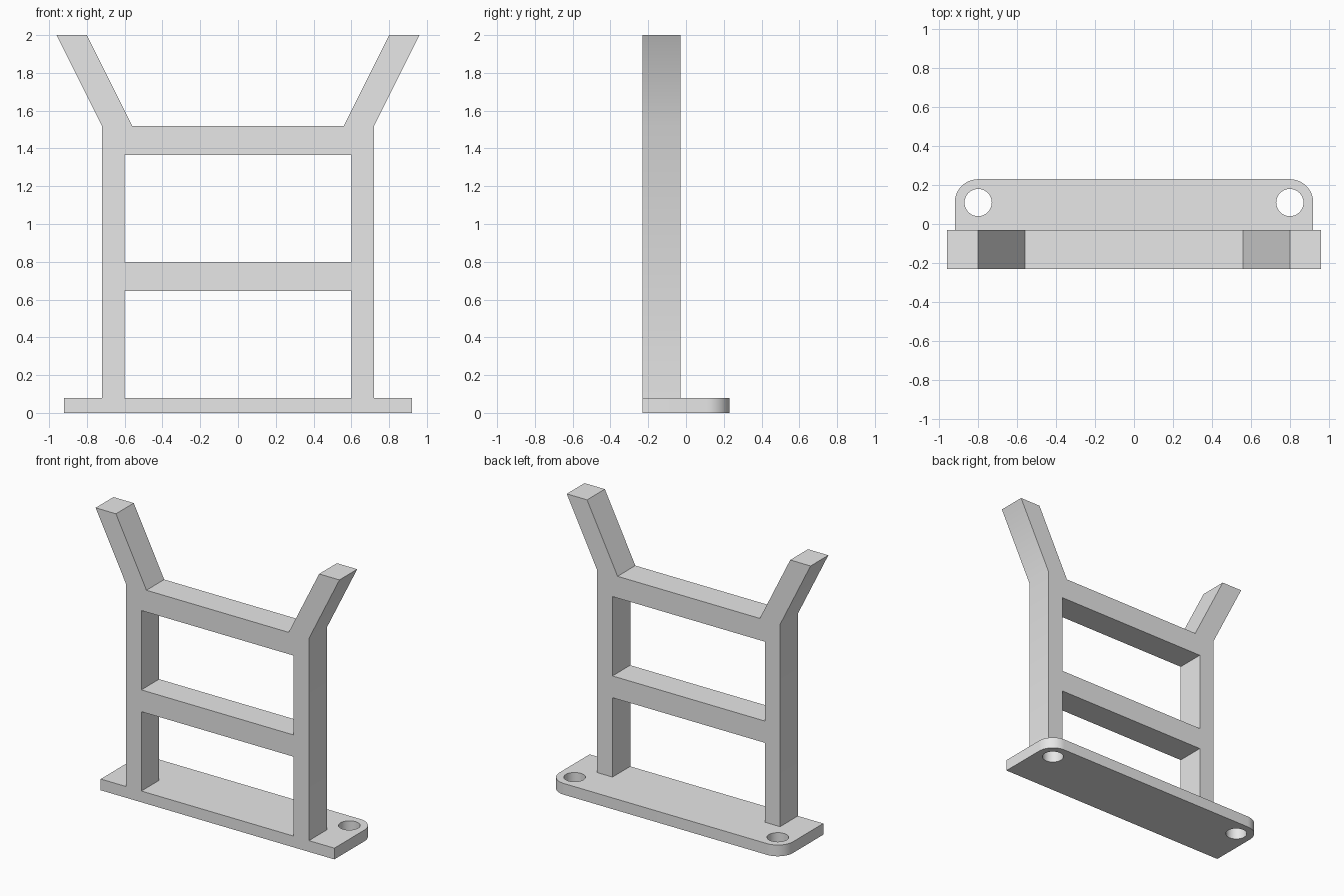
import bpy
import bmesh
from math import sin, cos, pi, radians
from mathutils import Matrix

cube = bpy.data.objects.get("Cube")
if cube:
    bpy.data.objects.remove(cube, do_unlink=True)

grey = bpy.data.materials.new("plain grey")
grey.use_nodes = True
grey.diffuse_color = (0.8, 0.8, 0.8, 1)
grey.node_tree.nodes["Principled BSDF"].inputs["Base Color"].default_value = (0.8, 0.8, 0.8, 1)


def arc(cx, cy, r, start, end, steps):
    """Points along a circular arc, both ends included."""
    angles = [start + (end - start) * i / steps for i in range(steps + 1)]
    return [(cx + r * cos(a), cy + r * sin(a)) for a in angles]


def mirrored(half):
    """Close a right-hand half outline with its mirror image."""
    return half + [(-x, y) for x, y in reversed(half)]


def plate(name, loops, thickness, transform):
    """Solid plate from an outline and its holes."""
    curve = bpy.data.curves.new(name + " outline", 'CURVE')
    curve.dimensions = '2D'
    curve.fill_mode = 'BOTH'
    curve.extrude = thickness / 2
    for loop in loops:
        spline = curve.splines.new('POLY')
        spline.points.add(len(loop) - 1)
        for point, (x, y) in zip(spline.points, loop):
            point.co = (x, y, 0, 1)
        spline.use_cyclic_u = True
    helper = bpy.data.objects.new(name + " helper", curve)
    bpy.context.collection.objects.link(helper)
    bpy.context.view_layer.update()
    graph = bpy.context.evaluated_depsgraph_get()
    mesh = bpy.data.meshes.new_from_object(helper.evaluated_get(graph))
    bpy.data.objects.remove(helper, do_unlink=True)
    bpy.data.curves.remove(curve)

    bm = bmesh.new()
    bm.from_mesh(mesh)
    bmesh.ops.remove_doubles(bm, verts=bm.verts, dist=0.0005)
    bmesh.ops.transform(bm, matrix=transform, verts=bm.verts)
    bmesh.ops.recalc_face_normals(bm, faces=bm.faces)
    bm.to_mesh(mesh)
    bm.free()

    mesh.name = name
    mesh.materials.clear()
    mesh.materials.append(grey)
    obj = bpy.data.objects.new(name, mesh)
    bpy.context.collection.objects.link(obj)
    bpy.ops.object.select_all(action='DESELECT')
    obj.select_set(True)
    bpy.context.view_layer.objects.active = obj
    bpy.ops.object.shade_smooth_by_angle(angle=radians(30))
    return obj


# Base plate: square front corners, rounded back corners, two screw holes
base_height = 0.08
hole_x, hole_y = 0.8, 0.11
outline = mirrored([(0.92, -0.23)] + arc(hole_x, hole_y, 0.12, 0, pi / 2, 12))
holes = [arc(s * hole_x, hole_y, 0.07, 0, 2 * pi, 32)[:-1] for s in (1, -1)]
plate("base_plate", [outline] + holes, base_height,
      Matrix.Translation((0, 0, base_height / 2)))

# Upright frame: two posts with splayed arms, joined by two rails
frame = mirrored([(0.6, 0.645), (0.6, base_height), (0.72, base_height),
                  (0.72, 1.52), (0.96, 2.0), (0.8, 2.0), (0.56, 1.52)])
window = mirrored([(0.6, 0.8), (0.6, 1.365)])
plate("upright_frame", [frame, window], 0.2,
      Matrix.Translation((0, -0.13, 0)) @ Matrix.Rotation(pi / 2, 4, 'X'))
